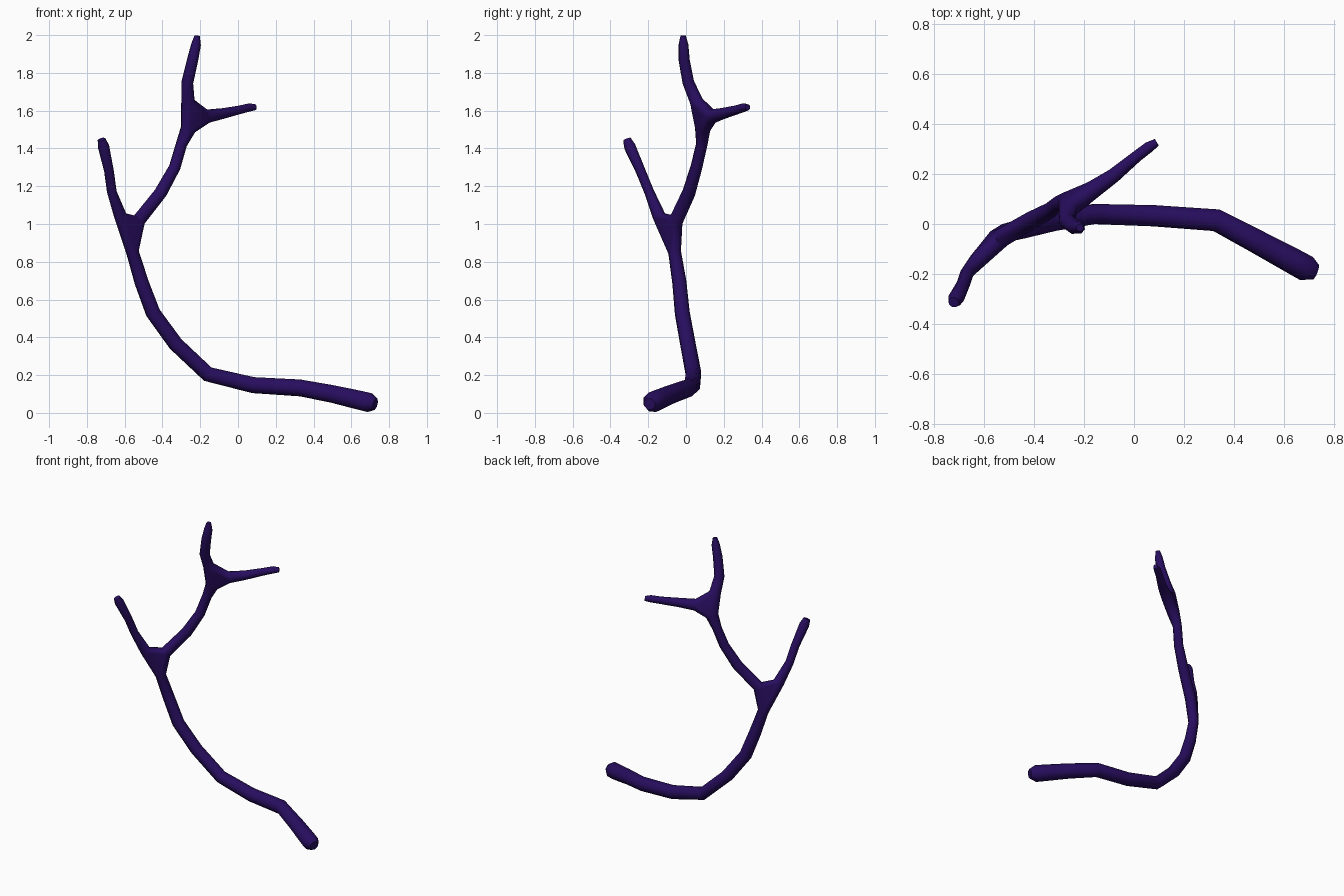
import bpy, bmesh, math
from mathutils import Vector

if "Cube" in bpy.data.objects:
    bpy.data.objects.remove(bpy.data.objects["Cube"])

SIDES = 8
mat = bpy.data.materials.new("dark purple")
mat.diffuse_color = (0.021, 0.0042, 0.115, 1)
mat.use_nodes = True
mat.node_tree.nodes["Principled BSDF"].inputs["Base Color"].default_value = mat.diffuse_color

bm = bmesh.new()


def tube(points):
    """Sweep an eight-sided ring along (x, y, z, radius) points."""
    ps = [Vector(p[:3]) for p in points]
    n = len(ps)
    rings, side = [], None
    for i, p in enumerate(ps):
        a, b = ps[max(i - 1, 0)], ps[min(i + 1, n - 1)]
        t = (b - a).normalized()
        if side is None:
            ref = Vector((0, 1, 0)) if abs(t.y) < 0.8 else Vector((0, 0, 1))
            side = ref
        side = (side - t * side.dot(t)).normalized()
        up = t.cross(side)
        r = points[i][3]
        ring = []
        for k in range(SIDES):
            ang = math.tau * (k + 0.5) / SIDES
            ring.append(bm.verts.new(p + (side * math.cos(ang) + up * math.sin(ang)) * r))
        rings.append(ring)
    for r0, r1 in zip(rings, rings[1:]):
        for k in range(SIDES):
            j = (k + 1) % SIDES
            bm.faces.new((r0[k], r0[j], r1[j], r1[k]))
    return rings


def fork(*rings):
    """Webbed joint: hull around the branch openings, openings removed."""
    made = bmesh.ops.convex_hull(bm, input=[v for r in rings for v in r],
                                 use_existing_faces=False)
    sets = [set(r) for r in rings]
    faces = [g for g in made["geom"] if isinstance(g, bmesh.types.BMFace) and g.is_valid]
    inner = [f for f in set(faces) if any(set(f.verts) <= s for s in sets)]
    bmesh.ops.delete(bm, geom=inner, context='FACES_ONLY')


# main stem, from the blunt foot up to the first fork
stem = tube([(0.727, -0.193, 0.047, .033), (0.69, -0.178, 0.056, .055),
             (0.63, -0.145, 0.07, .054), (0.50, -0.075, 0.10, .05),
             (0.33, 0.015, 0.132, .047), (0.08, 0.033, 0.147, .045),
             (-0.16, 0.04, 0.205, .043), (-0.33, 0.01, 0.365, .042),
             (-0.45, -0.02, 0.53, .041), (-0.51, -0.035, 0.69, .039),
             (-0.558, -0.06, 0.85, .035)])
# left twig
left = tube([(-0.622, -0.142, 1.04, .036), (-0.668, -0.195, 1.17, .027),
             (-0.683, -0.24, 1.28, .027), (-0.712, -0.298, 1.41, .032),
             (-0.722, -0.313, 1.448, .022)])
# middle branch between the two forks
middle = tube([(-0.525, -0.052, 1.02, .038), (-0.41, 0.015, 1.165, .036),
               (-0.335, 0.055, 1.30, .032), (-0.30, 0.083, 1.42, .031),
               (-0.265, 0.088, 1.50, .042)])
# upper twig
upper = tube([(-0.265, 0.055, 1.65, .038), (-0.268, 0.012, 1.75, .033),
              (-0.24, -0.01, 1.87, .031), (-0.222, -0.013, 1.95, .027),
              (-0.216, -0.015, 1.997, .015)])
# side twig
side_twig = tube([(-0.165, 0.137, 1.57, .038), (-0.08, 0.195, 1.585, .030),
                  (0.01, 0.27, 1.605, .024), (0.06, 0.308, 1.617, .023),
                  (0.091, 0.327, 1.618, .016)])

# webbed forks
fork(stem[-1], left[0], middle[0])
fork(middle[-1], upper[0], side_twig[0])

# closed ends
for ring in (stem[0], left[-1], upper[-1], side_twig[-1]):
    bm.faces.new(ring)

bmesh.ops.recalc_face_normals(bm, faces=bm.faces[:])
me = bpy.data.meshes.new("branch")
bm.to_mesh(me)
bm.free()
me.materials.append(mat)
ob = bpy.data.objects.new("branch", me)
bpy.context.collection.objects.link(ob)
bpy.context.view_layer.objects.active = ob
ob.select_set(True)
bpy.ops.object.shade_smooth_by_angle(angle=math.radians(50))
